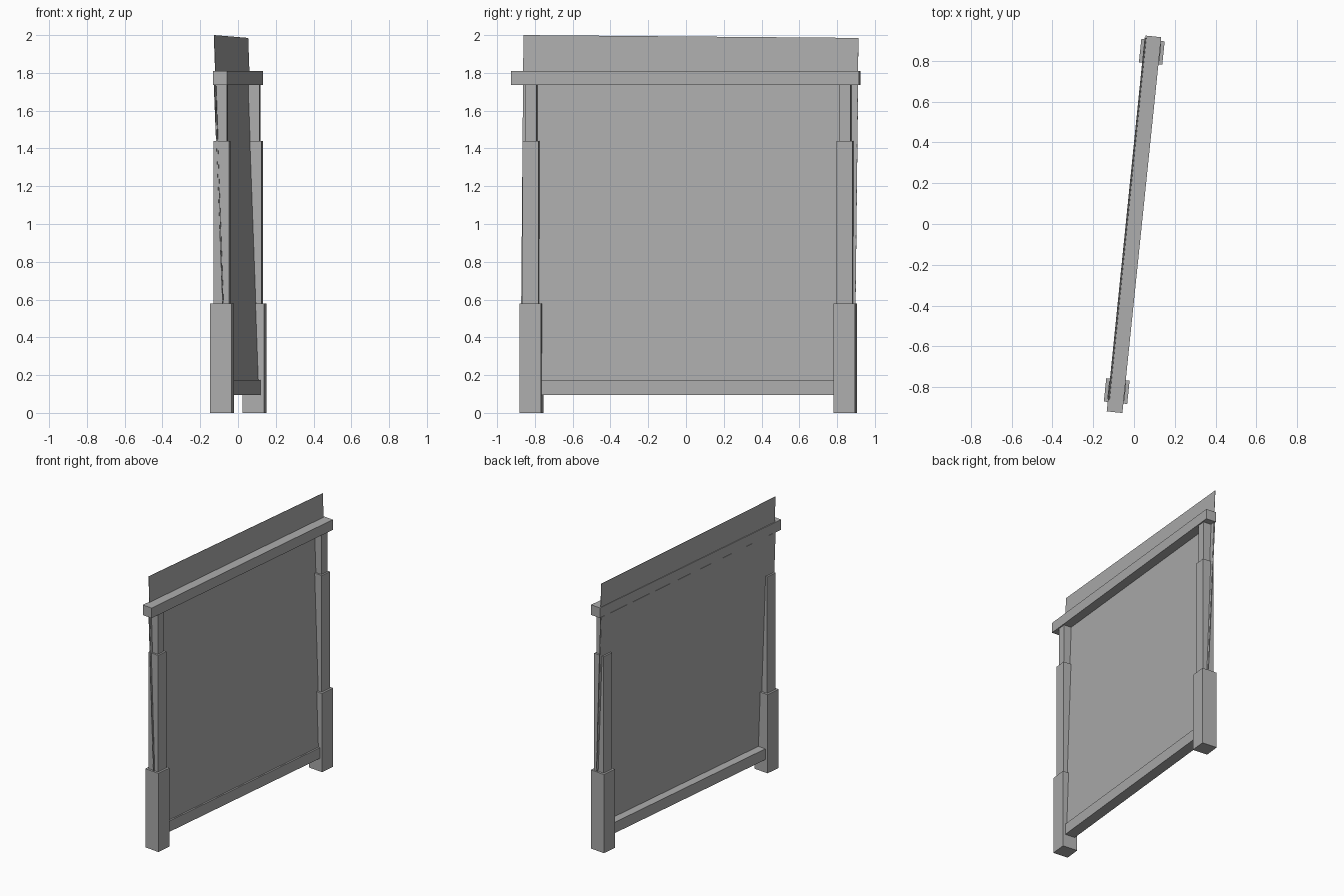
import bpy
import bmesh
import math
from mathutils import Matrix, Vector

cube = bpy.data.objects.get("Cube")
if cube:
    bpy.data.objects.remove(cube, do_unlink=True)

# One plain grey for the whole stand
GREY = (0.42, 0.42, 0.42, 1.0)
grey = bpy.data.materials.new("plain_grey")
grey.use_nodes = True
grey.diffuse_color = GREY
bsdf = next(n for n in grey.node_tree.nodes if n.type == 'BSDF_PRINCIPLED')
bsdf.inputs["Base Color"].default_value = GREY

# The whole frame is turned slightly about z; local y runs along its length
TURN = Matrix.Rotation(-0.103, 4, 'Z')


def add_object(name, bm):
    bmesh.ops.recalc_face_normals(bm, faces=bm.faces)
    mesh = bpy.data.meshes.new(name)
    bm.to_mesh(mesh)
    bm.free()
    mesh.materials.append(grey)
    obj = bpy.data.objects.new(name, mesh)
    obj.matrix_world = TURN
    bpy.context.collection.objects.link(obj)
    return obj


def box(name, x, y, z):
    """Box from (low, high) ranges on each local axis."""
    size = [b - a for a, b in (x, y, z)]
    middle = Vector([(a + b) / 2 for a, b in (x, y, z)])
    bm = bmesh.new()
    bmesh.ops.create_cube(bm, size=1, matrix=Matrix.Translation(middle) @ Matrix.Diagonal((*size, 1)))
    return add_object(name, bm)


def sheet(name, corners, thickness=0.002):
    """Thin flat panel through four corners."""
    bm = bmesh.new()
    quad = bm.faces.new([bm.verts.new(c) for c in corners])
    grown = bmesh.ops.extrude_face_region(bm, geom=[quad])
    verts = [v for v in grown["geom"] if isinstance(v, bmesh.types.BMVert)]
    bmesh.ops.translate(bm, verts=verts, vec=(thickness, 0, 0))
    return add_object(name, bm)


# Stepped posts, thinner toward the top
FRONT_Y, BACK_Y = -0.823, 0.848
STEPS = [("lower", 0.115, 0.0, 0.58),
         ("middle", 0.084, 0.58, 1.44),
         ("upper", 0.059, 1.44, 1.735)]
for end, y in (("front", FRONT_Y), ("back", BACK_Y)):
    for step, width, low, high in STEPS:
        h = width / 2
        box(f"{end}_post_{step}", (-h, h), (y - h, y + h), (low, high))

# Rails joining the posts
RAIL = 0.0385
box("top_rail", (-RAIL, RAIL), (-0.927, 0.924), (1.735, 1.81))
box("bottom_rail", (-RAIL, RAIL), (FRONT_Y, BACK_Y), (0.095, 0.175))

# Main panel leans back and rises past the top rail
sheet("leaning_panel", [(0.026, -0.878, 0.14), (0.026, 0.90, 0.125),
                        (-0.042, 0.9135, 1.985), (-0.039, -0.869, 2.0)])

# Backing sheet hangs from the top rail and meets the panel at the foot
sheet("backing_sheet", [(0.024, -0.876, 0.14), (0.024, 0.90, 0.13),
                        (-0.041, 0.912, 1.737), (-0.039, -0.87, 1.737)])
